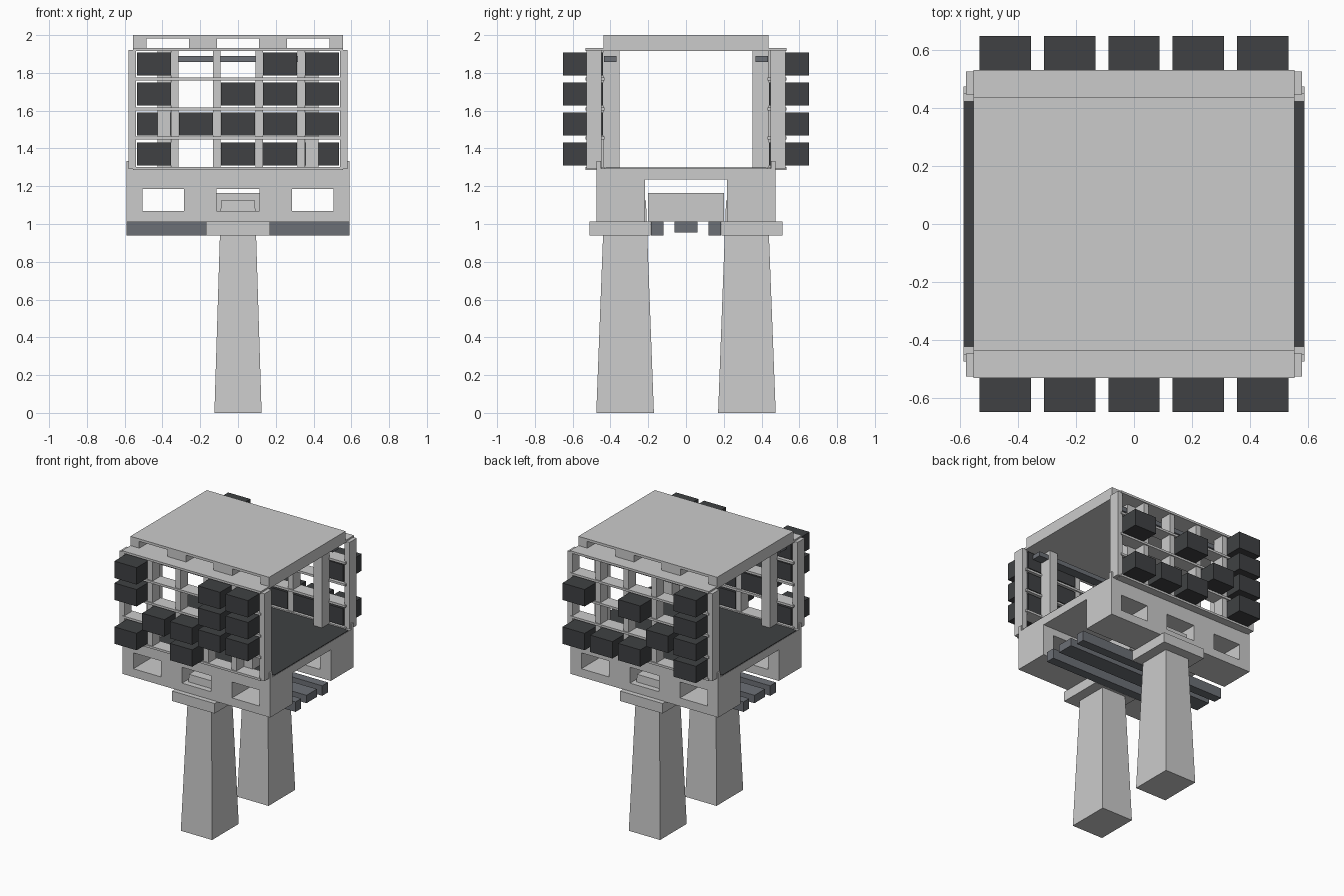
import bpy, bmesh

if "Cube" in bpy.data.objects:
    bpy.data.objects.remove(bpy.data.objects["Cube"])


def material(name, rgb):
    m = bpy.data.materials.new(name)
    m.diffuse_color = (*rgb, 1)
    m.use_nodes = True
    m.node_tree.nodes["Principled BSDF"].inputs["Base Color"].default_value = m.diffuse_color
    return m


DARK = material("dark", (0.05, 0.053, 0.056))
STEEL = material("steel", (0.15, 0.16, 0.18))


def box(name, x, y, z, mat=None, top=None):
    """Box from (min, max) ranges; top gives other x and y ranges for a tapered top."""
    tx, ty = top or (x, y)
    bm = bmesh.new()
    rings = []
    for (a, b), (c, d), h in ((x, y, z[0]), (tx, ty, z[1])):
        rings.append([bm.verts.new(p) for p in ((a, c, h), (b, c, h), (b, d, h), (a, d, h))])
    lo, hi = rings
    bm.faces.new(lo[::-1])
    bm.faces.new(hi)
    for i in range(4):
        j = (i + 1) % 4
        bm.faces.new((lo[i], lo[j], hi[j], hi[i]))
    me = bpy.data.meshes.new(name)
    bm.to_mesh(me)
    bm.free()
    ob = bpy.data.objects.new(name, me)
    bpy.context.collection.objects.link(ob)
    if mat:
        me.materials.append(mat)
    return ob


def flip(r, s):
    return tuple(sorted((r[0] * s, r[1] * s)))


def cut(ob, x, y, z):
    c = box(ob.name + "_cutter", x, y, z)
    c.hide_render = True
    c.hide_viewport = True
    m = ob.modifiers.new("cut", 'BOOLEAN')
    m.operation = 'DIFFERENCE'
    m.solver = 'EXACT'
    m.object = c


ENDS = (("front", -1), ("back", 1))
SIDES = (("left", -1), ("right", 1))

# Tapered legs, their pads and the beams under the base
for end, s in ENDS:
    box(end + "_leg", (-.125, .125), flip((.17, .475), s), (0, 1.125),
        top=((-.09, .09), flip((.212, .432), s)))
    box(end + "_leg_pad", (-.17, .17), flip((.187, .51), s), (.94, 1.012))
    box(end + "_base_beam", (-.59, .59), flip((.12, .185), s), (.94, 1.012), STEEL)
box("centre_base_beam", (-.59, .59), (-.06, .06), (.955, 1.012), STEEL)
box("centre_core", (-.2, .2), (-.2, .2), (1.012, 1.165))

# Base block with windows through it and a channel across
base = box("base", (-.59, .59), (-.475, .475), (1.01, 1.293))
for x in ((-.505, -.285), (-.115, .115), (.285, .505)):
    cut(base, x, (-.6, .6), (1.07, 1.185))
cut(base, (-.7, .7), (-.218, .218), (.9, 1.235))
box("floor", (-.588, .588), (-.425, .425), (1.285, 1.298), DARK)

# Roof slab with three slots
roof = box("roof", (-.555, .555), (-.437, .437), (1.917, 2.0))
for x in ((-.485, -.26), (-.11, .11), (.26, .485)):
    cut(roof, x, (-.6, .6), (1.932, 1.982))

# Racks: posts, fins, shelves, inner pillars and ceiling beams
for end, s in ENDS:
    for side, t in SIDES:
        box(f"{end}_{side}_corner_post", flip((.54, .58), t), flip((.447, .527), s), (1.29, 1.922))
        box(f"{end}_{side}_corner_lug", flip((.555, .59), t), flip((.45, .475), s), (1.28, 1.333))
        box(f"{end}_{side}_pillar", flip((.358, .425), t), flip((.352, .44), s), (1.29, 1.92))
        for x in ((.315, .355), (.092, .133)):
            box(f"{end}_{side}_fin", flip(x, t), flip((.44, .525), s), (1.29, 1.922))
    box(end + "_ceiling_beam", (-.5, .5), flip((.367, .434), s), (1.858, 1.89), STEEL)
    for z in (1.295, 1.455, 1.61, 1.767, 1.925):
        box(end + "_shelf", (-.555, .555), flip((.432, .533), s), (z - .008, z + .008))

# Dark cubes: filled rows (1 = lowest) for each column, x from left to right
cubes = {"front": ((4, 3, 1), (2,), (2, 1), (4, 3, 2), (4, 3, 2)),
         "back": ((4, 3, 2, 1), (2,), (3, 1), (1,), (3, 1))}
for end, s in ENDS:
    for col, rows in enumerate(cubes[end]):
        x = (col - 2) * .2225
        for row in rows:
            z = 1.371 + (row - 1) * .1585
            box(end + "_cube", (x - .089, x + .089), flip((.44, .65), s), (z - .061, z + .061), DARK)
